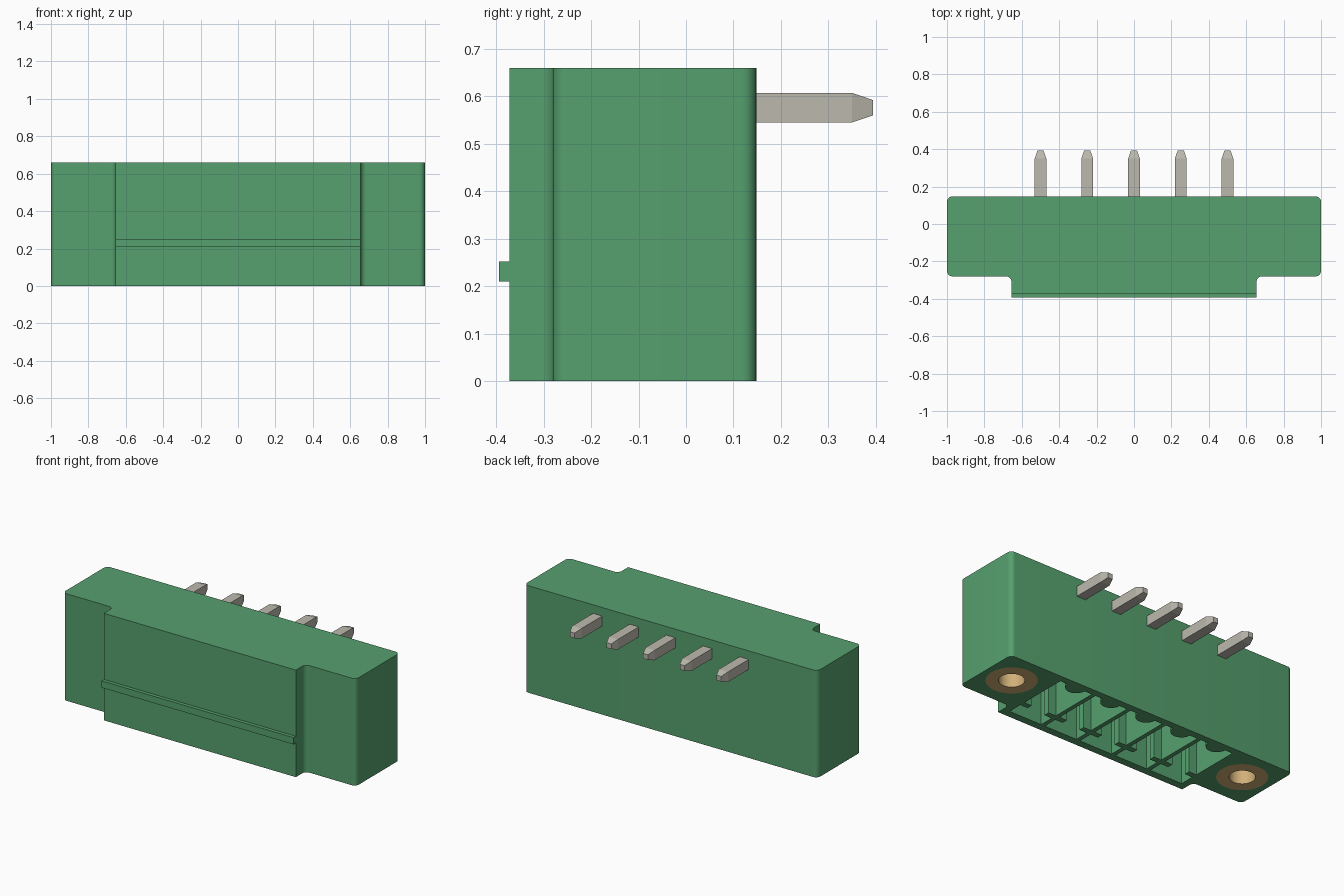
import bpy
import bmesh
from math import sin, cos, pi, radians
from mathutils import Matrix, Vector

HEIGHT = 0.66
PITCH = 0.25
POSITIONS = [PITCH * i for i in range(-2, 3)]
INSERT_X, INSERT_Y, INSERT_R = 0.82, -0.06, 0.142

cube = bpy.data.objects.get("Cube")
if cube:
    bpy.data.objects.remove(cube, do_unlink=True)


def material(name, colour):
    mat = bpy.data.materials.new(name)
    mat.use_nodes = True
    mat.diffuse_color = (*colour, 1)
    mat.node_tree.nodes["Principled BSDF"].inputs["Base Color"].default_value = (*colour, 1)
    return mat


green = material("green plastic", (0.093, 0.352, 0.156))
silver = material("tinned metal", (0.50, 0.485, 0.42))
brass = material("brass", (0.64, 0.43, 0.19))


def finish(bm, name, mat):
    bmesh.ops.recalc_face_normals(bm, faces=bm.faces)
    mesh = bpy.data.meshes.new(name)
    bm.to_mesh(mesh)
    bm.free()
    mesh.materials.append(mat)
    obj = bpy.data.objects.new(name, mesh)
    bpy.context.collection.objects.link(obj)
    return obj


def prism(bm, outline, z0, z1):
    face = bm.faces.new([bm.verts.new((x, y, z0)) for x, y in outline])
    top = bmesh.ops.extrude_face_region(bm, geom=[face])["geom"]
    bmesh.ops.translate(bm, vec=(0, 0, z1 - z0),
                        verts=[v for v in top if isinstance(v, bmesh.types.BMVert)])


def arc(cx, cy, r, start, end, steps=8):
    angles = [radians(start + (end - start) * i / steps) for i in range(steps + 1)]
    return [(cx + r * cos(a), cy + r * sin(a)) for a in angles]


def smooth(obj):
    bpy.ops.object.select_all(action='DESELECT')
    obj.select_set(True)
    bpy.context.view_layer.objects.active = obj
    bpy.ops.object.shade_smooth_by_angle(angle=radians(30))


# Housing: half outline with rounded corners and a filleted step, mirrored
R = 0.03
half = [(0.655, -0.372)]
half += arc(0.655 + R, -0.28 - R, R, 180, 90)
half += arc(1 - R, -0.28 + R, R, -90, 0)
half += arc(1 - R, 0.148 - R, R, 0, 90)
outline = half + [(-x, y) for x, y in reversed(half)]
bm = bmesh.new()
prism(bm, outline, 0, HEIGHT)
housing = finish(bm, "housing", green)

# Contact pockets with keyed sides and a rounded rib on the back wall
bm = bmesh.new()
for px in POSITIONS:
    side = [(0.112, -0.325), (0.112, -0.235), (0.06, -0.235),
            (0.06, -0.2), (0.112, -0.2), (0.112, 0.105)]
    right = [(px + x, y) for x, y in side]
    left = [(px - x, y) for x, y in reversed(side)]
    prism(bm, right + arc(px, 0.105, 0.06, 0, -180, 10) + left, -0.05, 0.5)
for sx in (-1, 1):
    prism(bm, arc(sx * INSERT_X, INSERT_Y, INSERT_R, 0, 352.5, 47), -0.05, 0.4)
cutter = finish(bm, "pocket_cutter", green)
cutter.hide_render = True

cut = housing.modifiers.new("pockets", 'BOOLEAN')
cut.operation = 'DIFFERENCE'
cut.solver = 'EXACT'
cut.object = cutter
bpy.context.view_layer.objects.active = housing
bpy.ops.object.modifier_apply(modifier=cut.name)
bpy.data.objects.remove(cutter, do_unlink=True)
smooth(housing)

# Latch ridge across the front
bm = bmesh.new()
prism(bm, [(-0.655, -0.394), (0.655, -0.394), (0.655, -0.36), (-0.655, -0.36)], 0.21, 0.252)
finish(bm, "latch_ridge", green)

# Threaded inserts: blind brass bushings turned from one section
for sx, label in ((-1, "right"), (1, "left")):
    bm = bmesh.new()
    section = [(0.072, 0), (INSERT_R, 0), (INSERT_R, 0.4), (0, 0.4), (0, 0.36), (0.072, 0.36)]
    verts = [bm.verts.new((x, 0, z)) for x, z in section]
    loop = [bm.edges.new((a, b)) for a, b in zip(verts, verts[1:] + verts[:1])]
    bmesh.ops.spin(bm, geom=verts + loop, axis=(0, 0, 1), cent=(0, 0, 0),
                   angle=2 * pi, steps=48)
    bmesh.ops.remove_doubles(bm, verts=bm.verts, dist=0.0005)
    bmesh.ops.translate(bm, verts=bm.verts, vec=(sx * INSERT_X, INSERT_Y, 0))
    smooth(finish(bm, label + "_threaded_insert", brass))


def tapered_bar(bm, start, end, half_width=0.031, tip=0.044):
    """Square bar from start to end, narrowing over its last stretch."""
    direction = end - start
    length = direction.length
    place = Matrix.Translation(start) @ direction.to_track_quat('Z', 'Y').to_matrix().to_4x4()
    rings = []
    for dist, w in ((0, half_width), (length - tip, half_width), (length, half_width * 0.52)):
        rings.append([bm.verts.new(place @ Vector((sx * w, sy * w, dist)))
                      for sx, sy in ((-1, -1), (1, -1), (1, 1), (-1, 1))])
    for lower, upper in zip(rings, rings[1:]):
        for i in range(4):
            j = (i + 1) % 4
            bm.faces.new((lower[i], lower[j], upper[j], upper[i]))
    bm.faces.new(rings[0])
    bm.faces.new(rings[-1])


# Angled contact pins: solder leg to the back, mating leg down into the pocket
for i, px in enumerate(POSITIONS):
    bm = bmesh.new()
    tapered_bar(bm, Vector((px, -0.09, 0.576)), Vector((px, 0.394, 0.576)))
    tapered_bar(bm, Vector((px, -0.06, 0.59)), Vector((px, -0.06, 0.14)))
    finish(bm, f"contact_pin_{i + 1}", silver)
